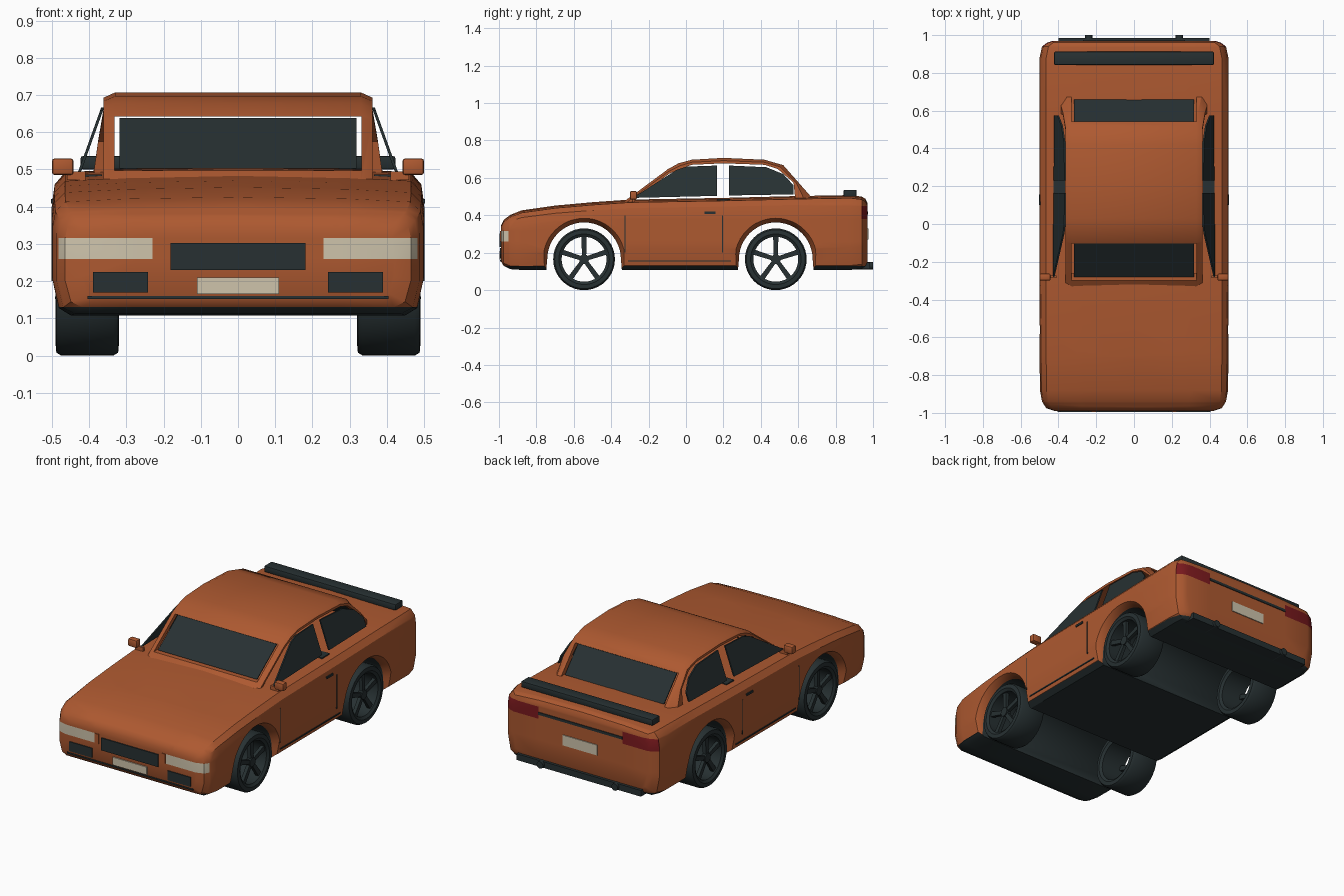
import bpy, bmesh, math
from mathutils import Vector

if "Cube" in bpy.data.objects:
    bpy.data.objects.remove(bpy.data.objects["Cube"])


def material(name, rgb):
    m = bpy.data.materials.new(name)
    m.use_nodes = True
    m.diffuse_color = (*rgb, 1)
    m.node_tree.nodes["Principled BSDF"].inputs["Base Color"].default_value = (*rgb, 1)
    return m


ORANGE = material("burnt orange paint", (0.42, 0.1, 0.03))
DARK = material("dark trim", (0.02, 0.03, 0.032))
CREAM = material("cream lamp", (0.62, 0.55, 0.41))
RED = material("red lamp", (0.2, 0.01, 0.013))


def finish(name, bm, mats, smooth=True):
    bmesh.ops.recalc_face_normals(bm, faces=bm.faces)
    me = bpy.data.meshes.new(name)
    bm.to_mesh(me)
    bm.free()
    ob = bpy.data.objects.new(name, me)
    bpy.context.collection.objects.link(ob)
    for m in mats:
        me.materials.append(m)
    if smooth:
        shade(ob)
    return ob


def activate(ob):
    bpy.ops.object.select_all(action="DESELECT")
    ob.select_set(True)
    bpy.context.view_layer.objects.active = ob


def shade(ob):
    activate(ob)
    bpy.ops.object.shade_smooth_by_angle(angle=math.radians(32))


def loft(rings, loop=False):
    """Skin closed rings; cap the ends unless the rings form a loop."""
    bm = bmesh.new()
    vs = [[bm.verts.new(p) for p in r] for r in rings]
    n = len(rings[0])
    for a, b in zip(vs, vs[1:] + (vs[:1] if loop else [])):
        for i in range(n):
            bm.faces.new((a[i], a[(i + 1) % n], b[(i + 1) % n], b[i]))
    if not loop:
        bm.faces.new(vs[0])
        bm.faces.new(vs[-1])
    return bm


def box(name, lo, hi, mat, bevel=0):
    bm = bmesh.new()
    bmesh.ops.create_cube(bm, size=1)
    for v in bm.verts:
        v.co = [l + (c + 0.5) * (h - l) for l, h, c in zip(lo, hi, v.co)]
    if bevel:
        bmesh.ops.bevel(bm, geom=bm.edges[:], offset=bevel, segments=2, affect="EDGES", profile=0.5)
    return finish(name, bm, [mat], bool(bevel))


def plate(name, pts, offset, mat):
    off = Vector(offset)
    return finish(name, loft([pts, [Vector(p) + off for p in pts]]), [mat], False)


def cylinder(name, centre, r, half, axis, mat):
    rings = []
    for s in (-half, half):
        ring = []
        for k in range(20):
            a = math.tau * k / 20
            u, v = r * math.cos(a), r * math.sin(a)
            ring.append(Vector(centre) + Vector((s, u, v) if axis == "x" else (u, s, v)))
        rings.append(ring)
    return finish(name, loft(rings), [mat])


def cut(ob, cutter):
    mod = ob.modifiers.new("cut", "BOOLEAN")
    mod.operation, mod.solver, mod.object = "DIFFERENCE", "EXACT", cutter
    activate(ob)
    bpy.ops.object.modifier_apply(modifier="cut")
    bpy.data.objects.remove(cutter)


# Body: sections lofted from nose to tail (y, half width, top, bottom)
stations = [(-0.99, 0.42, 0.345, 0.155), (-0.975, 0.465, 0.375, 0.13), (-0.94, 0.487, 0.402, 0.112),
            (-0.88, 0.498, 0.426, 0.108), (-0.7, 0.5, 0.452, 0.108), (-0.5, 0.5, 0.47, 0.108),
            (-0.3, 0.5, 0.484, 0.108), (0.2, 0.5, 0.493, 0.108), (0.6, 0.5, 0.503, 0.108),
            (0.88, 0.5, 0.508, 0.108), (0.94, 0.487, 0.5, 0.115), (0.96, 0.46, 0.488, 0.13), (0.97, 0.43, 0.465, 0.15)]
section = [(0.9, 0), (0.965, 0.06), (1, 0.3), (1, 0.75), (0.985, 0.88), (0.93, 0.96), (0.6, 0.985)]
rings = []
for y, w, top, low in stations:
    half = [(w * f, low + (top - low) * g) for f, g in section]
    rings.append([(x, y, z) for x, z in half] + [(0, y, top)] + [(-x, y, z) for x, z in reversed(half)])
bm = loft(rings)

# Lamp and sill edges cut into the body, then coloured by position
for axis, values in (("x", (-0.27, -0.23, 0.23, 0.27)), ("y", (-0.948, 0.938)),
                     ("z", (0.13, 0.26, 0.316, 0.38, 0.45))):
    for val in values:
        no = Vector([float(axis == a) for a in "xyz"])
        bmesh.ops.bisect_plane(bm, geom=bm.verts[:] + bm.edges[:] + bm.faces[:], plane_co=no * val, plane_no=no)
for f in bm.faces:
    c = f.calc_center_median()
    if c.z < 0.13:
        f.material_index = 1
    elif c.y < -0.948 and abs(c.x) > 0.23 and 0.26 < c.z < 0.316:
        f.material_index = 2
    elif c.y > 0.938 and abs(c.x) > 0.27 and 0.38 < c.z < 0.45:
        f.material_index = 3
paints = [ORANGE, DARK, CREAM, RED]
body = finish("body", bm, paints, False)

# Wheel wells: full-width arches with flared orange lips
WHEELS = (-0.545, 0.48)
for yc in WHEELS:
    arch = [(0.197 * math.cos(math.pi * k / 24), 0.197 * math.sin(math.pi * k / 24)) for k in range(25)]
    arch += [(-0.21, -0.15), (0.21, -0.15)]
    bm = loft([[(x, yc + u * s, 0.165 + v * s) for u, v in arch]
               for x, s in ((-0.52, 1.17), (-0.46, 1), (0.46, 1), (0.52, 1.17))])
    for f in bm.faces:
        f.material_index = int(abs(f.calc_center_median().x) < 0.3)
    cut(body, finish("well_cutter", bm, paints, False))
shade(body)

# Roof band: outer and inner side profiles, pierced for both screens
outer = [(-0.35, 0.46), (-0.1, 0.645), (-0.04, 0.678), (0.03, 0.697), (0.2, 0.707),
         (0.42, 0.697), (0.52, 0.668), (0.6, 0.577), (0.69, 0.475)]
inner = [(-0.31, 0.46), (-0.09, 0.622), (-0.03, 0.65), (0.03, 0.67), (0.2, 0.678),
         (0.42, 0.67), (0.49, 0.648), (0.575, 0.575), (0.585, 0.475)]
rings = []
for i, (o, n) in enumerate(zip(outer, inner)):
    w = 0.362 + 0.014 * max(0, i - 6)
    o, n = Vector((0, *o)), Vector((0, *n))
    m = o.lerp(n, 0.5)
    half = [(w, n), (w, m), (w - 0.032, o)]
    rings.append([p + Vector((x, 0, 0)) for x, p in half] +
                 [p - Vector((x, 0, 0)) for x, p in reversed(half)])
roof = finish("roof", loft(rings), [ORANGE], False)
cut(roof, box("screen_cutter", (-0.332, -0.6, 0.497), (0.332, 1, 0.642), ORANGE))
shade(roof)

# Screens
for name, y0, y1 in (("windscreen", -0.281, -0.099), ("rear_screen", 0.658, 0.538)):
    plate(name, [(-0.318, y0, 0.503), (0.318, y0, 0.503), (0.318, y1, 0.638), (-0.318, y1, 0.638)],
          (0, 0.008 if y0 < 0 else -0.008, 0), DARK)

# Side windows lean inwards towards the roof
front_glass = [(-0.285, 0.493), (-0.05, 0.643), (0.0, 0.66), (0.165, 0.666), (0.165, 0.504)]
rear_glass = [(0.23, 0.506), (0.23, 0.666), (0.43, 0.657), (0.52, 0.62), (0.575, 0.56), (0.575, 0.512)]

for side, s in (("left", 1), ("right", -1)):
    for name, shape in (("front", front_glass), ("rear", rear_glass)):
        plate(f"{side}_{name}_window", [(s * (0.43 - (z - 0.493) * 0.36), y, z) for y, z in shape],
              (-s * 0.008, 0, 0), DARK)

    def part(name, lo, hi, mat, bevel=0):
        xs = sorted((s * lo[0], s * hi[0]))
        box(f"{side}_{name}", (xs[0], *lo[1:]), (xs[1], *hi[1:]), mat, bevel)

    # Doors and mirrors
    part("window_sill", (0.365, 0.165, 0.478), (0.425, 0.235, 0.486), DARK)
    part("door_front_seam", (0.493, -0.328, 0.2), (0.501, -0.323, 0.4), DARK)
    part("door_rear_seam", (0.493, 0.192, 0.2), (0.501, 0.197, 0.4), DARK)
    part("door_bottom_seam", (0.483, -0.31, 0.152), (0.491, 0.24, 0.159), DARK)
    part("door_handle", (0.496, 0.1, 0.408), (0.503, 0.157, 0.42), DARK)
    part("mirror", (0.442, -0.3, 0.485), (0.5, -0.262, 0.53), ORANGE, 0.008)
    part("mirror_stalk", (0.41, -0.287, 0.472), (0.46, -0.272, 0.495), ORANGE)

    # Nose details and tailpipes
    part("fog_lamp", (0.242, -0.995, 0.17), (0.39, -0.987, 0.225), DARK)
    part("indicator", (0.202, -0.994, 0.26), (0.226, -0.987, 0.316), ORANGE)
    cylinder(f"{side}_tailpipe", (s * 0.24, 0.95, 0.13), 0.02, 0.05, "y", DARK)

    # Wheels: open tyre tubes with five spokes
    tyre = [(0.165, 0.335), (0.165, 0.475), (0.157, 0.488), (0.135, 0.49), (0.12, 0.48),
            (0.12, 0.33), (0.135, 0.32), (0.157, 0.322)]
    for pos, yc in zip(("front", "rear"), WHEELS):
        rings = [[(s * x, yc + r * math.cos(a), 0.165 + r * math.sin(a)) for r, x in tyre]
                 for a in (math.tau * k / 40 for k in range(40))]
        finish(f"{side}_{pos}_tyre", loft(rings, loop=True), [DARK])
        cylinder(f"{side}_{pos}_hub", (s * 0.463, yc, 0.165), 0.026, 0.014, "x", DARK)
        for k in range(5):
            a = math.pi / 2 + math.tau * k / 5
            d, t = Vector((0, math.cos(a), math.sin(a))), Vector((0, -math.sin(a), math.cos(a)))
            c = Vector((s * 0.452, yc, 0.165))
            plate(f"{side}_{pos}_spoke_{k + 1}",
                  [c + t * 0.011, c - t * 0.011, c + d * 0.124 - t * 0.014, c + d * 0.124 + t * 0.014],
                  (s * 0.02, 0, 0), DARK)

# Front centre details
box("grille", (-0.182, -0.996, 0.23), (0.182, -0.987, 0.302), DARK)
box("front_plate", (-0.11, -0.996, 0.165), (0.11, -0.987, 0.21), CREAM)
box("front_lip", (-0.405, -0.994, 0.152), (0.405, -0.985, 0.16), DARK)

# Rear centre details
box("tail_strip", (-0.27, 0.966, 0.405), (0.27, 0.974, 0.42), DARK)
box("rear_plate", (-0.11, 0.966, 0.27), (0.11, 0.975, 0.33), CREAM)
box("rear_bumper", (-0.4, 0.9, 0.112), (0.4, 0.985, 0.148), DARK)
box("spoiler", (-0.423, 0.842, 0.5), (0.423, 0.912, 0.536), DARK, 0.006)
